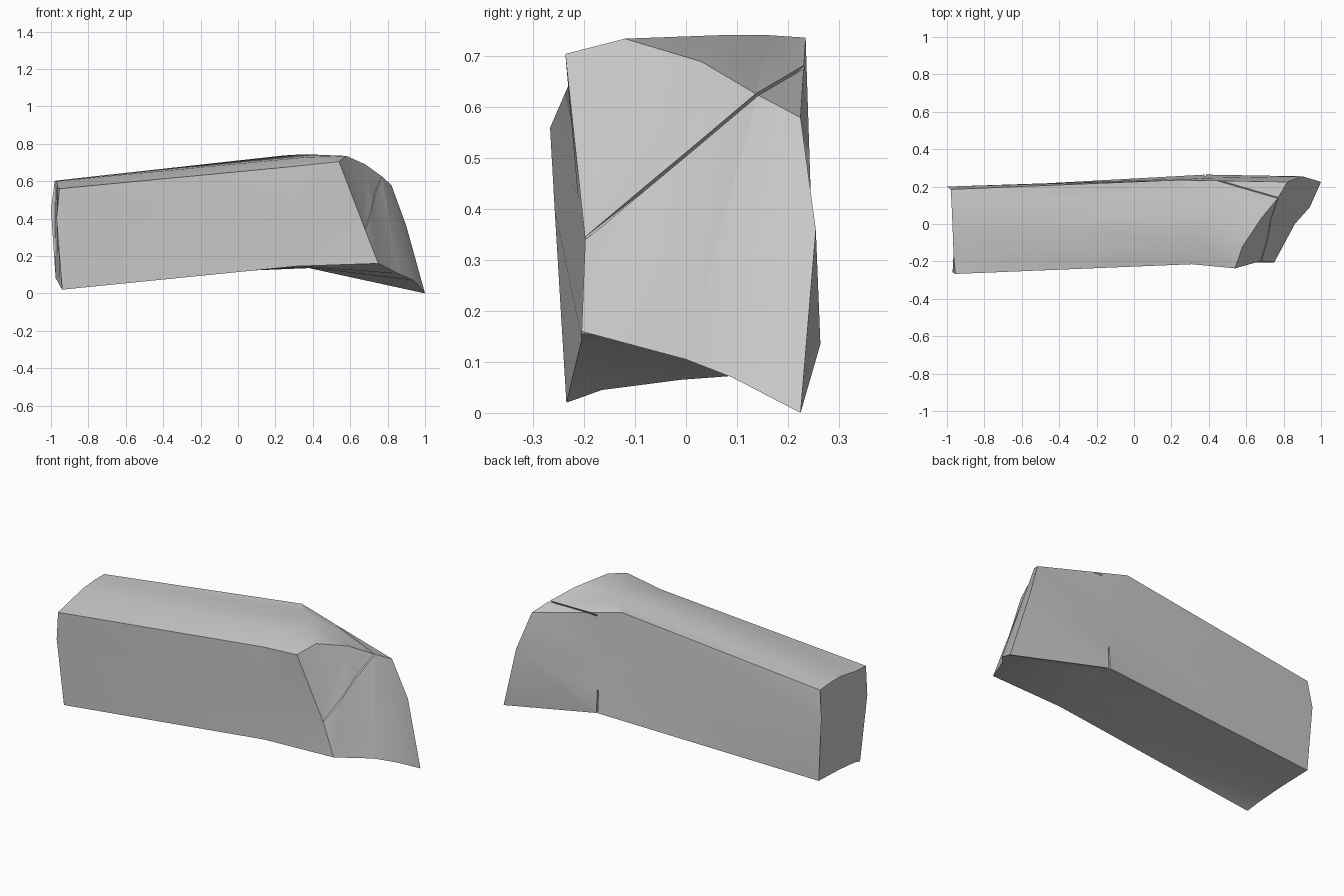
import bpy, bmesh
from mathutils import Vector

cube = bpy.data.objects.get("Cube")
if cube:
    bpy.data.objects.remove(cube)

# Plain grey material
grey = bpy.data.materials.new("plain_grey")
grey.use_nodes = True
COLOR = (0.6, 0.6, 0.6, 1)
grey.diffuse_color = COLOR
grey.node_tree.nodes["Principled BSDF"].inputs["Base Color"].default_value = COLOR


def add_object(name, bm):
    bmesh.ops.recalc_face_normals(bm, faces=bm.faces)
    mesh = bpy.data.meshes.new(name)
    bm.to_mesh(mesh)
    bm.free()
    mesh.materials.append(grey)
    obj = bpy.data.objects.new(name, mesh)
    bpy.context.collection.objects.link(obj)
    return obj


# Cross-sections: front edge upward, over the top, down the back, under
far_end = [(-.94, -.235, .02), (-.97, -.258, .40), (-.955, -.267, .56),
           (-.965, -.16, .572), (-.97, -.02, .60), (-.975, .10, .603),
           (-.98, .185, .60), (-1, .20, .45), (-.975, .19, .08),
           (-.965, -.01, .065), (-.955, -.165, .045)]
elbow = [(.31, -.205, .145), (.31, -.212, .42), (.31, -.215, .68),
         (.36, -.08, .728), (.41, .07, .742), (.32, .16, .742),
         (.24, .235, .737), (.35, .245, .43), (.38, .264, .135),
         (.36, .06, .14), (.34, -.10, .145)]
slanted_end = [(.75, -.205, .16), (.68, -.198, .34), (.54, -.237, .705),
               (.58, -.12, .735), (.68, .03, .69), (.77, .14, .625),
               (.82, .225, .58), (.90, .255, .36), (1, .225, 0),
               (.94, .09, .07), (.86, 0, .105)]

# Bent block lofted through the sections
bm = bmesh.new()
rings = [[bm.verts.new(p) for p in ring] for ring in (far_end, elbow, slanted_end)]
for a, b in zip(rings, rings[1:]):
    for i in range(len(a)):
        j = (i + 1) % len(a)
        bm.faces.new((a[i], a[j], b[j], b[i]))
bm.faces.new(rings[0])
bm.faces.new(rings[-1])
bmesh.ops.triangulate(bm, faces=bm.faces[:], quad_method='SHORT_EDGE')
block = add_object("bent_block", bm)


# Thin cracks cut into the corner and the back
def cut_crack(name, corners, width):
    pts = [Vector(p) for p in corners]
    half = (pts[1] - pts[0]).cross(pts[2] - pts[0]).normalized() * width / 2
    bm = bmesh.new()
    low = [bm.verts.new(p - half) for p in pts]
    high = [bm.verts.new(p + half) for p in pts]
    bm.faces.new(low)
    bm.faces.new(high)
    for i in range(3):
        j = (i + 1) % 3
        bm.faces.new((low[i], low[j], high[j], high[i]))
    cutter = add_object(name, bm)
    mod = block.modifiers.new(name, 'BOOLEAN')
    mod.operation = 'DIFFERENCE'
    mod.solver = 'EXACT'
    mod.object = cutter
    bpy.context.view_layer.objects.active = block
    bpy.ops.object.modifier_apply(modifier=name)
    bpy.data.objects.remove(cutter)


cut_crack("corner_crack", [(.79, .14, .627), (.39, .25, .69), (.68, -.198, .342)], .006)
cut_crack("back_crack", [(.38, .29, .10), (.38, .255, .27), (.38, .2, .11)], .008)

# Smooth faces with sharp edges kept
bpy.ops.object.select_all(action='DESELECT')
block.select_set(True)
bpy.context.view_layer.objects.active = block
bpy.ops.object.shade_smooth_by_angle(angle=0.52)
